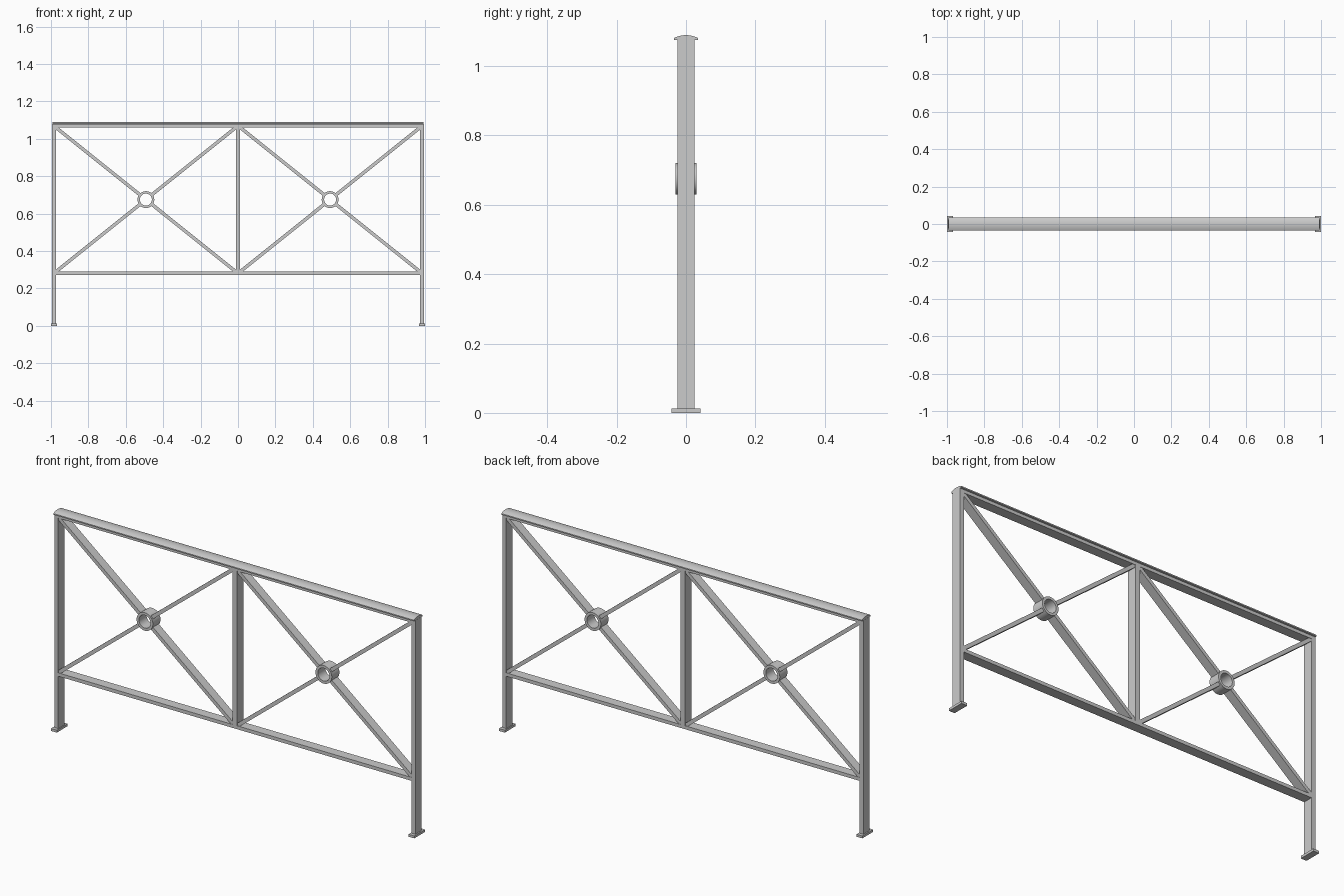
import bpy, bmesh, math
from mathutils import Matrix

if "Cube" in bpy.data.objects:
    bpy.data.objects.remove(bpy.data.objects["Cube"])

POST_X, PANEL_X, PANEL_Z = 0.983, 0.4925, 0.675
RAIL_TOP, RAIL_BOT = 1.06, 0.289   # inner edges of the panels


def finish(name, bm):
    bmesh.ops.recalc_face_normals(bm, faces=bm.faces)
    me = bpy.data.meshes.new(name)
    bm.to_mesh(me)
    bm.free()
    ob = bpy.data.objects.new(name, me)
    bpy.context.collection.objects.link(ob)
    return ob


def smooth(ob):
    bpy.ops.object.select_all(action='DESELECT')
    bpy.context.view_layer.objects.active = ob
    ob.select_set(True)
    bpy.ops.object.shade_smooth_by_angle(angle=math.radians(35))


def box(name, center, size, tilt=0.0):
    bm = bmesh.new()
    bmesh.ops.create_cube(bm, size=1.0)
    bm.transform(Matrix.Translation(center) @ Matrix.Rotation(tilt, 4, 'Y')
                 @ Matrix.Diagonal((*size, 1)))
    return finish(name, bm)


def sweep(name, verts, offset, closed_face=True):
    bm = bmesh.new()
    f = bm.faces.new([bm.verts.new(v) for v in verts])
    r = bmesh.ops.extrude_face_region(bm, geom=[f], use_keep_orig=True)
    moved = [g for g in r["geom"] if isinstance(g, bmesh.types.BMVert)]
    bmesh.ops.translate(bm, verts=moved, vec=offset)
    return finish(name, bm)


def ring(name, x, z, outer, inner, half, n=48):
    # rectangular section spun around the y axis
    bm = bmesh.new()
    rows = []
    for i in range(n):
        a = 2 * math.pi * i / n
        rows.append([bm.verts.new((x + r * math.cos(a), y, z + r * math.sin(a)))
                     for r, y in ((outer, -half), (outer, half), (inner, half), (inner, -half))])
    for i in range(n):
        p, q = rows[i], rows[(i + 1) % n]
        for k in range(4):
            m = (k + 1) % 4
            bm.faces.new((p[k], p[m], q[m], q[k]))
    smooth(finish(name, bm))


# end posts and foot plates
for s, side in ((-1, "left"), (1, "right")):
    box(f"{side}_post", (s * POST_X, 0, 0.543), (0.021, 0.049, 1.066))
    box(f"{side}_foot_plate", (s * 0.984, 0, 0.006), (0.032, 0.084, 0.012))

# frame bars
box("middle_post", (0, 0, 0.675), (0.024, 0.049, 0.775))
box("top_rail", (0, 0, 1.068), (1.946, 0.049, 0.017))
box("bottom_rail", (0, 0, 0.281), (1.946, 0.049, 0.017))

# domed handrail cap
half, edge, rise, n = 0.0345, 1.081, 0.008, 12
profile = [(-0.993, -half, 1.075), (-0.993, half, 1.075)]
for i in range(n + 1):
    t = 1 - 2 * i / n
    profile.append((-0.993, half * t, edge + rise * (1 - t * t)))
smooth(sweep("handrail_cap", profile, (1.986, 0, 0)))

# cross braces meeting a ring in each panel
dx, dz = 0.4805, RAIL_TOP - PANEL_Z
length, angle, start = math.hypot(dx, dz), math.atan2(dz, dx), 0.040
for s, side in ((-1, "left"), (1, "right")):
    cx = s * PANEL_X
    ring(f"{side}_ring", cx, PANEL_Z, 0.045, 0.032, 0.03)
    for k, a in enumerate((angle, math.pi - angle, math.pi + angle, -angle)):
        mid = (length + start) / 2
        box(f"{side}_brace_{k + 1}",
            (cx + mid * math.cos(a), 0, PANEL_Z + mid * math.sin(a)),
            (length - start, 0.045, 0.018), -a)
